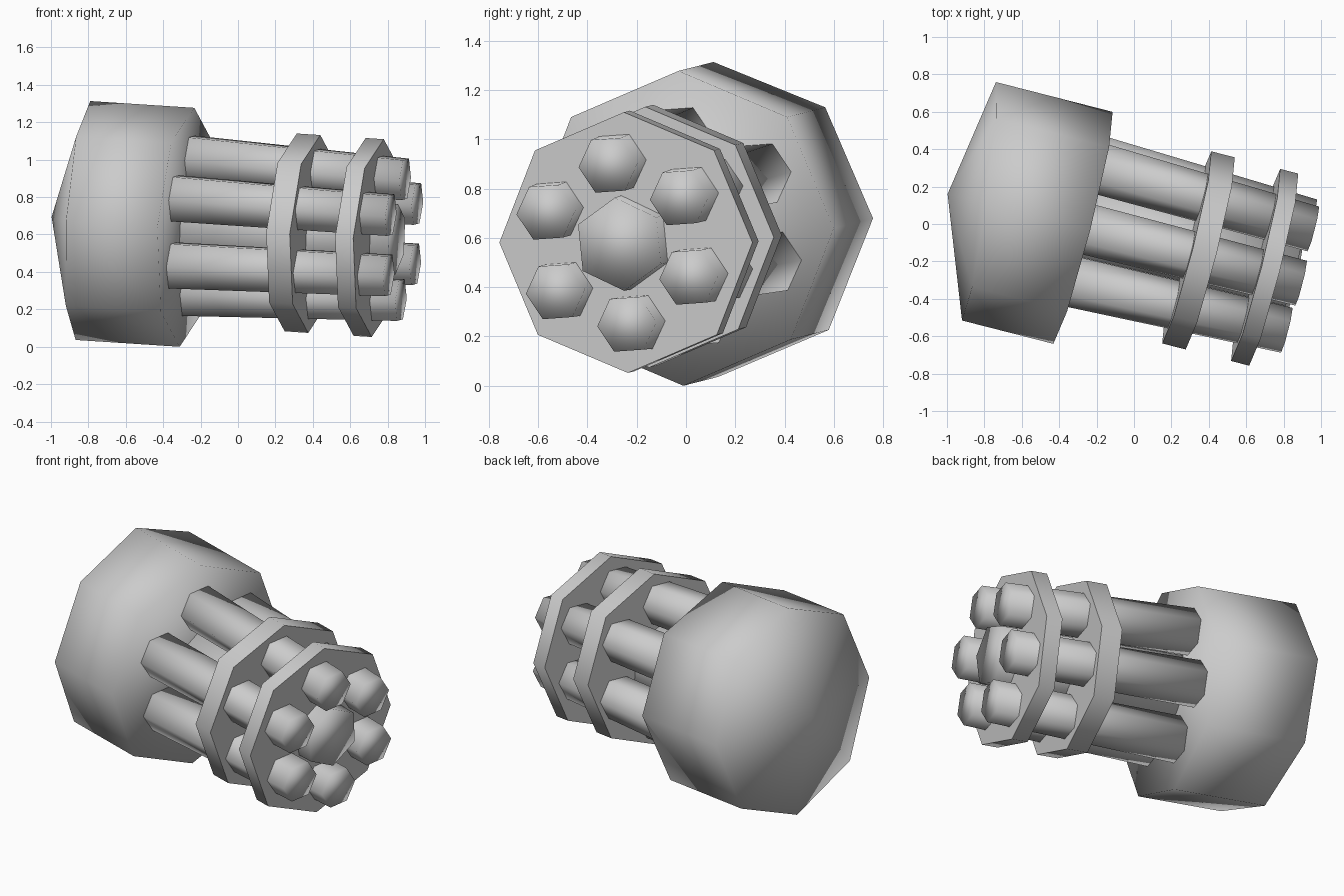
import bpy, bmesh
from math import cos, sin, radians, pi
from mathutils import Vector, Matrix

if "Cube" in bpy.data.objects:
    bpy.data.objects.remove(bpy.data.objects["Cube"])

# Shared tilted axis: local X runs along the barrels
ax = Vector((0.967, -0.247, -0.063)).normalized()
ay = Vector((0.247, 0.967, 0)).normalized()
az = ax.cross(ay)
FRAME = Matrix.Translation((-0.012, -0.05, 0.63)) @ Matrix((ax, ay, az)).transposed().to_4x4()


def prism(name, sides, rings, spin=0, apex=None, angle=None):
    """Skin rings of (x, radius, centre_y, centre_z, lean); apex closes the back as a cone."""
    bm = bmesh.new()
    loops = []
    for x, r, cy, cz, lean in rings:
        loop = []
        for i in range(sides):
            a = radians(spin) + 2 * pi * i / sides
            loop.append(bm.verts.new((x + lean * cos(a), cy + r * cos(a), cz + r * sin(a))))
        loops.append(loop)
    for a, b in zip(loops, loops[1:]):
        for i in range(sides):
            j = (i + 1) % sides
            bm.faces.new((a[i], a[j], b[j], b[i]))
    bm.faces.new(loops[-1])
    if apex:
        tip = bm.verts.new(apex)
        for i in range(sides):
            bm.faces.new((loops[0][(i + 1) % sides], loops[0][i], tip))
    else:
        bm.faces.new(loops[0][::-1])
    bmesh.ops.recalc_face_normals(bm, faces=bm.faces[:])
    me = bpy.data.meshes.new(name)
    bm.to_mesh(me)
    bm.free()
    ob = bpy.data.objects.new(name, me)
    bpy.context.collection.objects.link(ob)
    ob.matrix_world = FRAME
    if angle is None:
        me.shade_smooth()
    else:
        bpy.ops.object.select_all(action='DESELECT')
        ob.select_set(True)
        bpy.context.view_layer.objects.active = ob
        bpy.ops.object.shade_smooth_by_angle(angle=radians(angle))
    return ob


# Motor housing: octagonal drum with a leaning back edge and a shallow conical back
prism("housing", 8, [(-0.835, 0.64, -0.036, -0.008, -0.07),
                     (-0.26, 0.64, -0.036, -0.008, 0)],
      apex=(-1.008, -0.04, 0.0))

# Octagonal clamp plates
for name, x, t in (("rear_plate", 0.369, 0.13), ("front_plate", 0.735, 0.10)):
    prism(name, 8, [(x - t / 2, 0.53, 0, 0, 0), (x + t / 2, 0.53, 0, 0, 0)], angle=50)

# Six barrels, converging and thinning towards the muzzle
for k in range(6):
    a = radians(36 + 60 * k)
    prism(f"barrel_{k + 1}", 6,
          [(x, r, R * cos(a), R * sin(a), 0)
           for x, R, r in ((-0.32, 0.363, 0.138), (0.925, 0.325, 0.124))], spin=4)

# Central core shaft
prism("core_shaft", 6, [(-0.32, 0.213, 0, 0, 0), (0.89, 0.19, 0, 0, 0)], spin=35)
